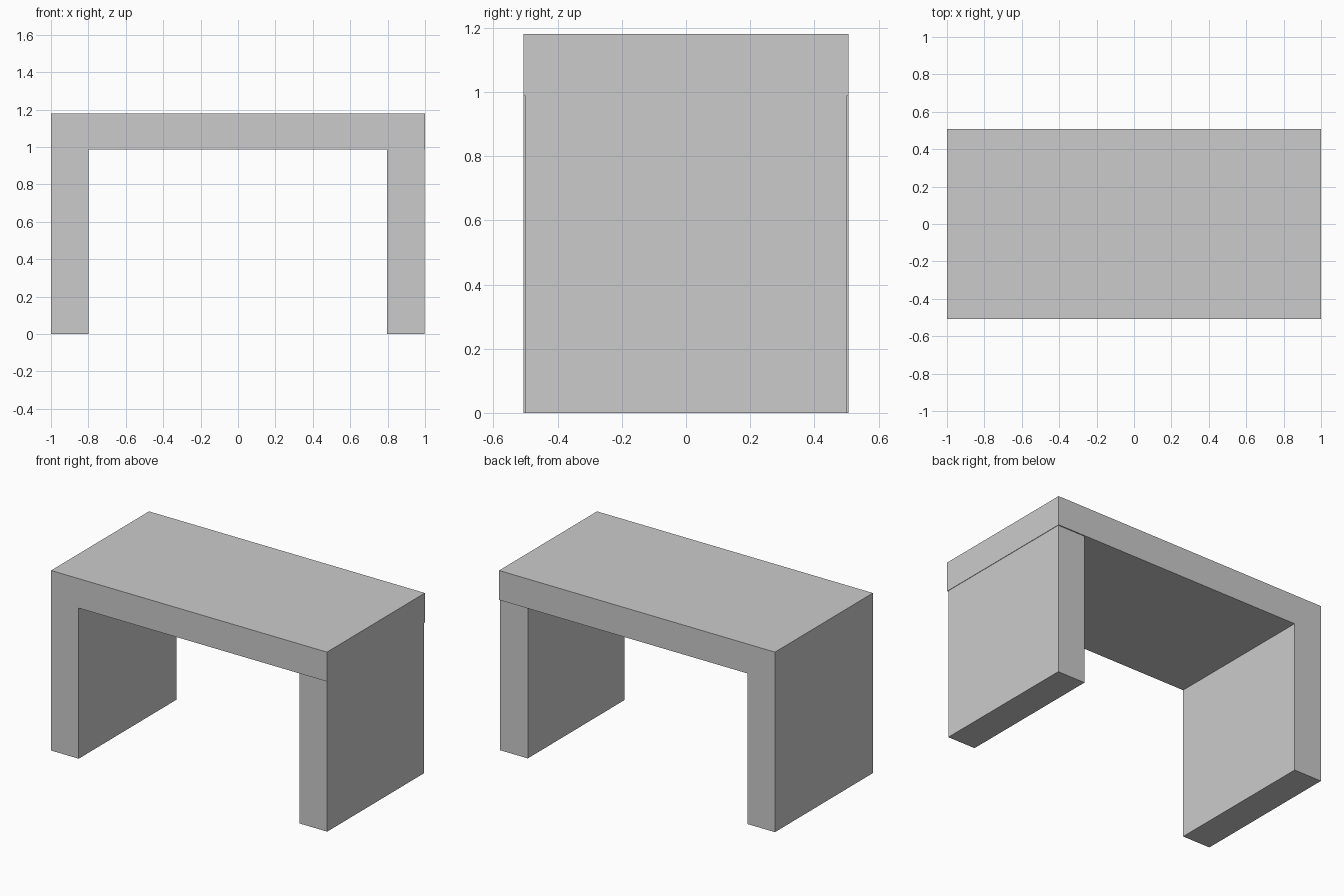
import bpy

if "Cube" in bpy.data.objects:
    bpy.data.objects.remove(bpy.data.objects["Cube"])


def box(name, x, y, z):
    """Box spanning the given (min, max) ranges."""
    bpy.ops.mesh.primitive_cube_add(size=1, location=[sum(r) / 2 for r in (x, y, z)])
    ob = bpy.context.object
    ob.name = name
    ob.scale = [r[1] - r[0] for r in (x, y, z)]
    bpy.ops.object.transform_apply(location=False, rotation=False, scale=True)
    return ob


UNDERSIDE = 0.987

# Slab top
box("table_top", (-1, 1), (-0.507, 0.507), (UNDERSIDE, 1.18))

# Panel legs, the right one set in very slightly under the top
box("left_leg", (-1, -0.8), (-0.507, 0.507), (0, UNDERSIDE))
box("right_leg", (0.797, 0.997), (-0.5, 0.5), (0, UNDERSIDE))
